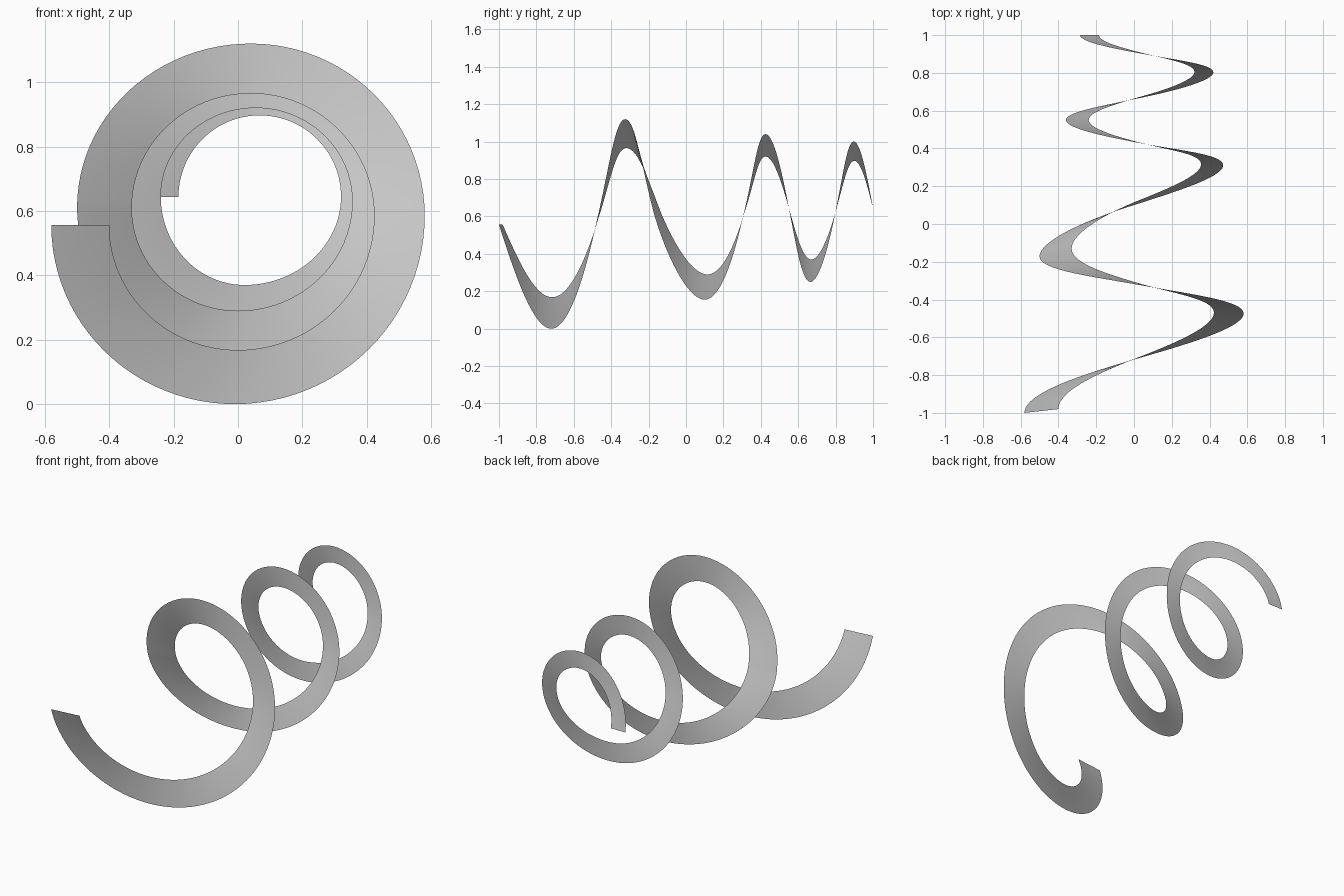
import bpy, bmesh, math

if "Cube" in bpy.data.objects:
    bpy.data.objects.remove(bpy.data.objects["Cube"])

# Quarter-turn stations of each ribbon edge (left, bottom, right, top, ...): x, y, z
OUTER = [(-.58, -1, .556), (-.01, -.72, 0), (.58, -.475, .585), (.04, -.325, 1.12),
         (-.5, -.17, .61), (0, .10, .155), (.472, .31, .62), (.05, .425, 1.04),
         (-.36, .55, .645), (.02, .665, .25), (.42, .803, .645), (.067, .897, 1.0),
         (-.285, 1, .643)]
INNER = [(-.40, -.98, .556), (0, -.715, .168), (.423, -.47, .585), (.04, -.318, .965),
         (-.33, -.13, .61), (0, .115, .29), (.355, .315, .63), (.055, .425, .92),
         (-.24, .55, .645), (.02, .67, .37), (.32, .805, .645), (.067, .9, .897),
         (-.185, 1, .643)]
STEPS = 24


def smooth(a, b, c, d, t):
    return b + .5 * t * (c - a + t * (2*a - 5*b + 4*c - d + t * (3*(b - c) + d - a)))


def edge_path(st):
    """Join the stations with quarter ellipses; advance smoothly along y."""
    ys = [p[1] for p in st]
    ys = [2*ys[0] - ys[1]] + ys + [2*ys[-1] - ys[-2]]
    pts = []
    for k in range(len(st) - 1):
        (x0, _, z0), (x1, _, z1) = st[k], st[k + 1]
        for i in range(STEPS + (k == len(st) - 2)):
            t = i / STEPS
            s, c = math.sin(t * math.pi / 2), math.cos(t * math.pi / 2)
            if k % 2 == 0:      # side extreme to top or bottom
                x, z = x1 + (x0 - x1) * c, z0 + (z1 - z0) * s
            else:               # top or bottom to side extreme
                x, z = x0 + (x1 - x0) * s, z1 + (z0 - z1) * c
            pts.append((x, smooth(*ys[k:k + 4], t), z))
    return pts


# Ribbon sheet lofted between the two edges
bm = bmesh.new()
rows = []
for o, n in zip(edge_path(OUTER), edge_path(INNER)):
    rows.append([bm.verts.new([a + (b - a) * j / 2 for a, b in zip(o, n)]) for j in range(3)])
for r, q in zip(rows, rows[1:]):
    for j in range(2):
        bm.faces.new((r[j], q[j], q[j + 1], r[j + 1])).smooth = True
mesh = bpy.data.meshes.new("spiral_ribbon")
bm.to_mesh(mesh)
bm.free()
bpy.context.collection.objects.link(bpy.data.objects.new("spiral_ribbon", mesh))
